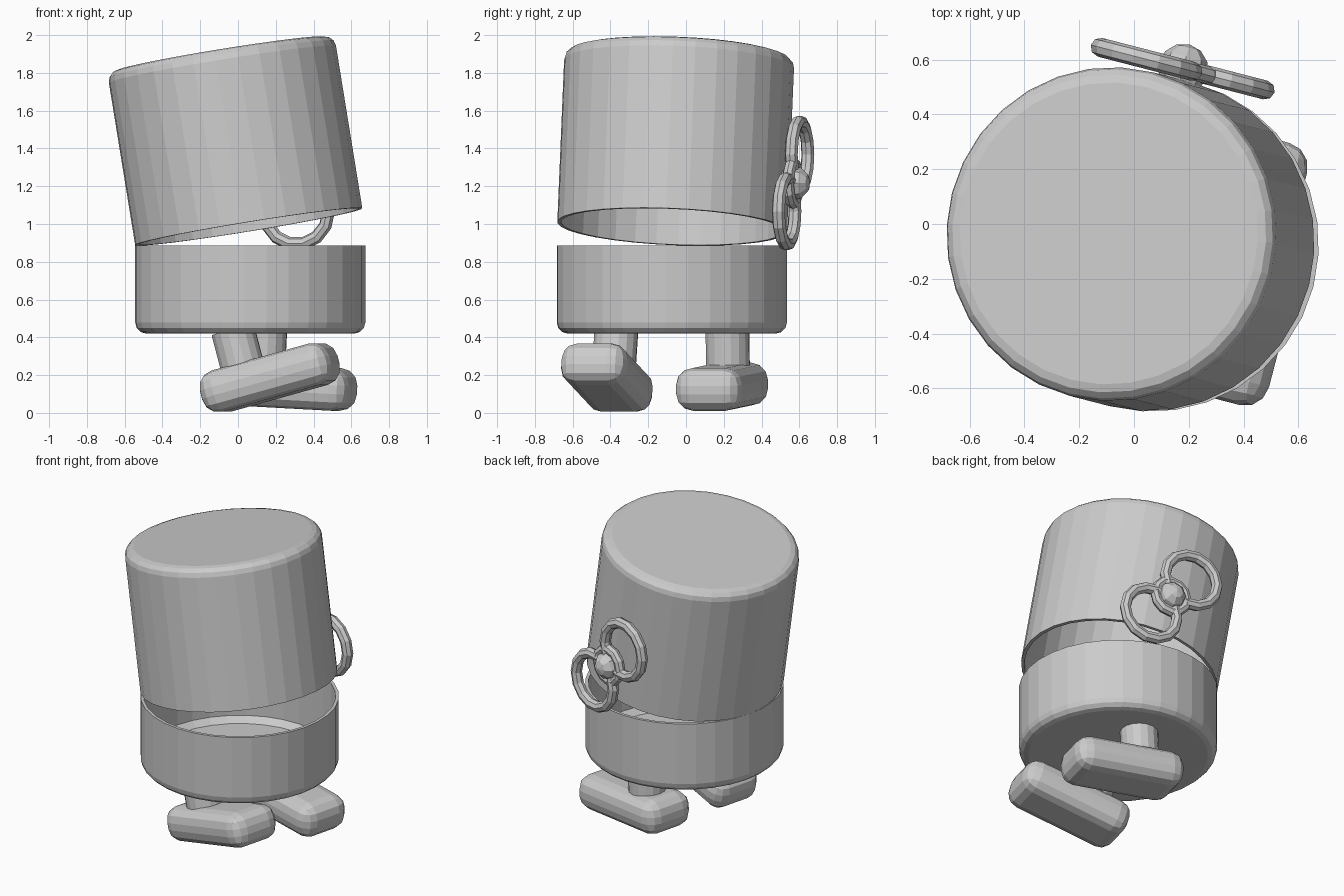
import bpy, bmesh, math
from mathutils import Matrix, Vector

if "Cube" in bpy.data.objects:
    bpy.data.objects.remove(bpy.data.objects["Cube"])

grey = bpy.data.materials.new("plain_grey")
grey.use_nodes = True
grey.diffuse_color = (0.6, 0.6, 0.6, 1)
grey.node_tree.nodes["Principled BSDF"].inputs["Base Color"].default_value = (0.6, 0.6, 0.6, 1)

T, R = Matrix.Translation, Matrix.Rotation
# The whole toy walks along its local x axis, turned slightly
BASE = T((0.065, -0.075, 0)) @ R(math.radians(-14.5), 4, 'Z')
RADIUS, RIM_Z = 0.61, 0.885


def finish(name, bm, matrix):
    bmesh.ops.recalc_face_normals(bm, faces=bm.faces)
    mesh = bpy.data.meshes.new(name)
    bm.to_mesh(mesh)
    bm.free()
    mesh.materials.append(grey)
    obj = bpy.data.objects.new(name, mesh)
    bpy.context.collection.objects.link(obj)
    obj.matrix_world = BASE @ matrix
    return obj


def lathe(bm, points, steps, closed=False):
    verts = [bm.verts.new((r, 0, z)) for r, z in points]
    pairs = list(zip(verts, verts[1:]))
    if closed:
        pairs.append((verts[-1], verts[0]))
    edges = [bm.edges.new(p) for p in pairs]
    bmesh.ops.spin(bm, geom=verts + edges, cent=(0, 0, 0), axis=(0, 0, 1),
                   angle=math.tau, steps=steps)
    bmesh.ops.remove_doubles(bm, verts=bm.verts, dist=0.0005)


def canister(name, height, matrix, wall=0.02, round_r=0.058):
    """Open-topped thin shell with a rounded floor edge."""
    bm = bmesh.new()
    arc = [(RADIUS - round_r * (1 - math.sin(a)), round_r * (1 - math.cos(a)))
           for a in (0, math.pi / 6, math.pi / 3, math.pi / 2)]
    outer = [(0, 0)] + arc + [(RADIUS, height)]
    inner = [(RADIUS - wall, height), (RADIUS - wall, round_r),
             (RADIUS - round_r, wall), (0, wall)]
    lathe(bm, outer + inner, 32)
    return finish(name, bm, matrix)


def ring(name, major, minor, sides, matrix):
    bm = bmesh.new()
    pts = [(major + minor * math.cos(i * math.tau / 8), minor * math.sin(i * math.tau / 8))
           for i in range(8)]
    lathe(bm, pts, sides, closed=True)
    return finish(name, bm, matrix)


# Body: lower cup and a lid hinged open on the rear rim
canister("lower_body", RIM_Z - 0.42, T((0, 0, 0.42)))
lid_height = 0.93
hinge = T((-RADIUS, 0, RIM_Z)) @ R(math.radians(-9.5), 4, 'Y')
canister("lid", lid_height,
         hinge @ T((RADIUS, 0, lid_height)) @ R(math.pi, 4, 'X'))

# Wind-up key: two loops, a collar and a round knob on the side
face_out = R(math.radians(-90), 4, 'X')
for name, x, z in (("upper_key_loop", -0.188, 1.367), ("lower_key_loop", 0.085, 1.067)):
    ring(name, 0.175, 0.035, 14, T((x, 0.65, z)) @ face_out)
key_hub = T((-0.05, 0.65, 1.217)) @ face_out
ring("key_collar", 0.105, 0.032, 12, key_hub)
bm = bmesh.new()
bmesh.ops.create_uvsphere(bm, u_segments=8, v_segments=6, radius=0.092)
finish("key_knob", bm, key_hub)

# Legs and feet swing together around the hip
for side, y, swing in (("right", -0.307, -15), ("left", 0.305, 3)):
    hip = T((0, y, 0.38)) @ R(math.radians(swing), 4, 'Y')

    bm = bmesh.new()
    bmesh.ops.create_cone(bm, cap_ends=True, segments=16, radius1=0.117,
                          radius2=0.117, depth=0.27)
    finish(side + "_leg", bm, hip @ T((0, 0, -0.075)))

    bm = bmesh.new()
    bmesh.ops.create_cube(bm, size=1)
    bmesh.ops.scale(bm, vec=Vector((0.73, 0.36, 0.226)), verts=bm.verts)
    bmesh.ops.bevel(bm, geom=bm.edges[:], offset=0.09, segments=3,
                    profile=0.5, affect='EDGES')
    finish(side + "_foot", bm, hip @ T((0.13, 0, -0.235)))
